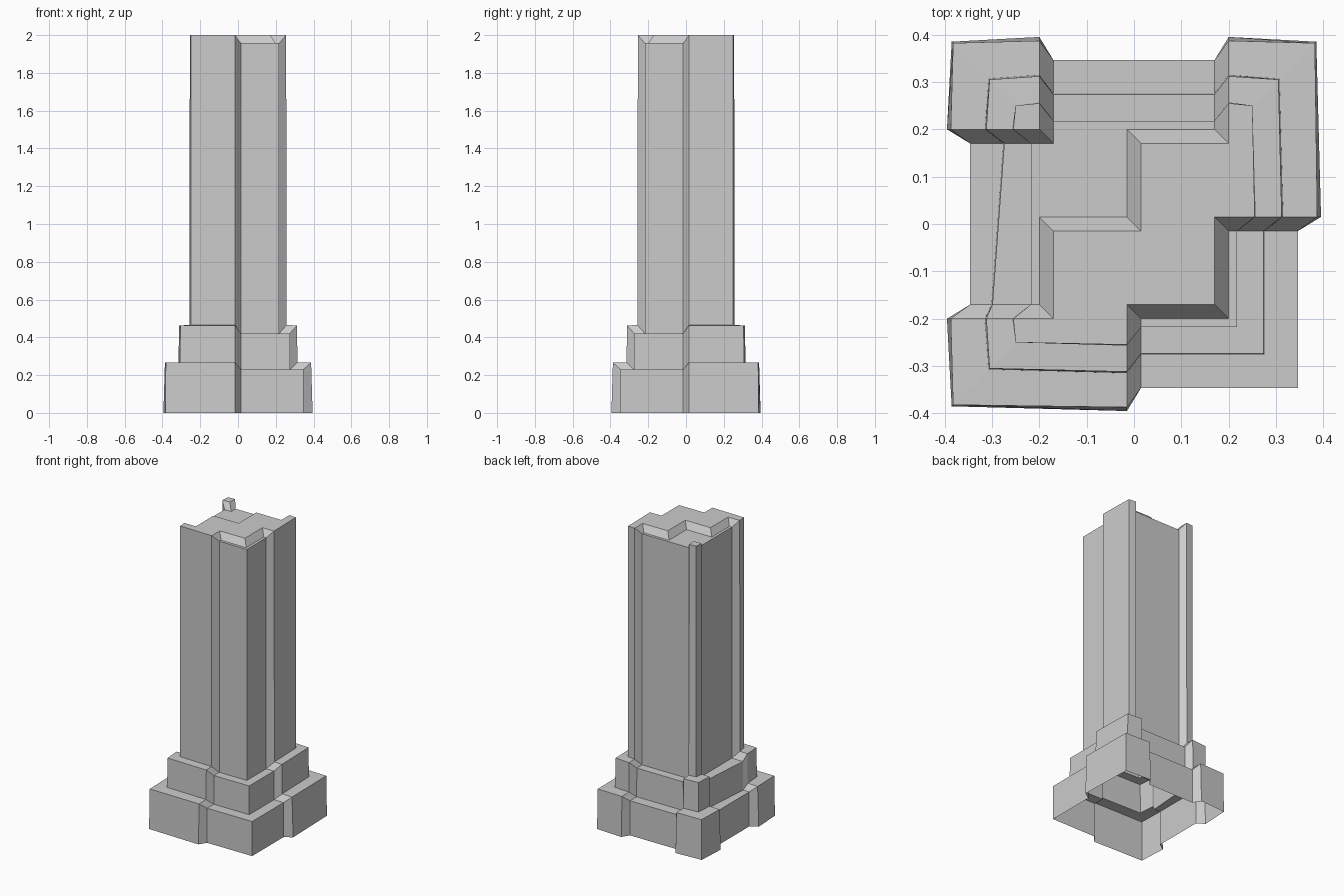
import bpy, bmesh

if "Cube" in bpy.data.objects:
    bpy.data.objects.remove(bpy.data.objects["Cube"])

bm = bmesh.new()


def ring(pc, pe, r, zp, zr, skew=0.0):
    """Outline with raised blocks (corner pc, edge pe) and sunken panels (r)."""
    P = [(-pe, .2), (-pc, pc), (-.2, pe), None, None, (.2, pe), (pc, pc), (pe, .015),
         None, None, None, (-.015, -pe), (-pc, -pc), (-pe, -.2), None, None]
    R = {3: (-.17, r), 4: (.17, r), 8: (r, -.015), 9: (r, -r), 10: (.015, -r),
         14: (-r - skew, -.17), 15: (-r, .17)}
    return [bm.verts.new((*p, zp) if p else (*R[i], zr)) for i, p in enumerate(P)]


def strip(a, b, closed=False):
    """Quads between two rows of vertices."""
    n = len(a)
    for i in range(n if closed else n - 1):
        j = (i + 1) % n
        bm.faces.new((a[i], a[j], b[j], b[i]))


def row(points, z):
    return [bm.verts.new((x, y, z)) for x, y in points]


# Stepped base and shaft, open underneath
TOP, LOW = 2.0, 1.957
rings = [ring(.385, .395, .346, 0, 0),
         ring(.382, .387, .346, .266, .23),
         ring(.307, .315, .276, .268, .23, .025),
         ring(.305, .312, .274, .463, .42, .025),
         ring(.25, .257, .218, .465, .42),
         ring(.25, .255, .218, TOP, LOW)]
for a, b in zip(rings, rings[1:]):
    strip(a, b, True)
t = rings[-1]

# Small raised post at the back left corner
hi = [t[0], *row([(-.2, .2)], TOP), t[2]]
lo_post = [t[15], *row([(-.17, .17)], LOW), t[3]]
strip(hi, lo_post)
bm.faces.new((*hi, t[1]))

# Zigzag step between raised roof and sunken back left roof
hi_back = [t[5], *row([(.2, .17), (.015, .17), (.015, -.015), (-.17, -.015), (-.17, -.2)], TOP), t[13]]
lo_back = [t[4], *row([(.17, .2), (-.015, .2), (-.015, .015), (-.2, .015), (-.2, -.17)], LOW), t[14]]
strip(hi_back, lo_back)
bm.faces.new(lo_back + lo_post)

# Step down to the sunken front right rim
hi_front = [t[11], *row([(-.015, -.17), (.17, -.17), (.17, .015)], TOP), t[7]]
lo_front = [t[10], *row([(.015, -.2), (.2, -.2), (.2, -.015)], LOW), t[8]]
strip(hi_front, lo_front)
bm.faces.new(lo_front + [t[9]])

# Raised roof
bm.faces.new(hi_back + [t[12]] + hi_front + [t[6]])

bmesh.ops.recalc_face_normals(bm, faces=bm.faces[:])
mesh = bpy.data.meshes.new("stone_pillar")
bm.to_mesh(mesh)
bm.free()
bpy.context.collection.objects.link(bpy.data.objects.new("stone_pillar", mesh))
